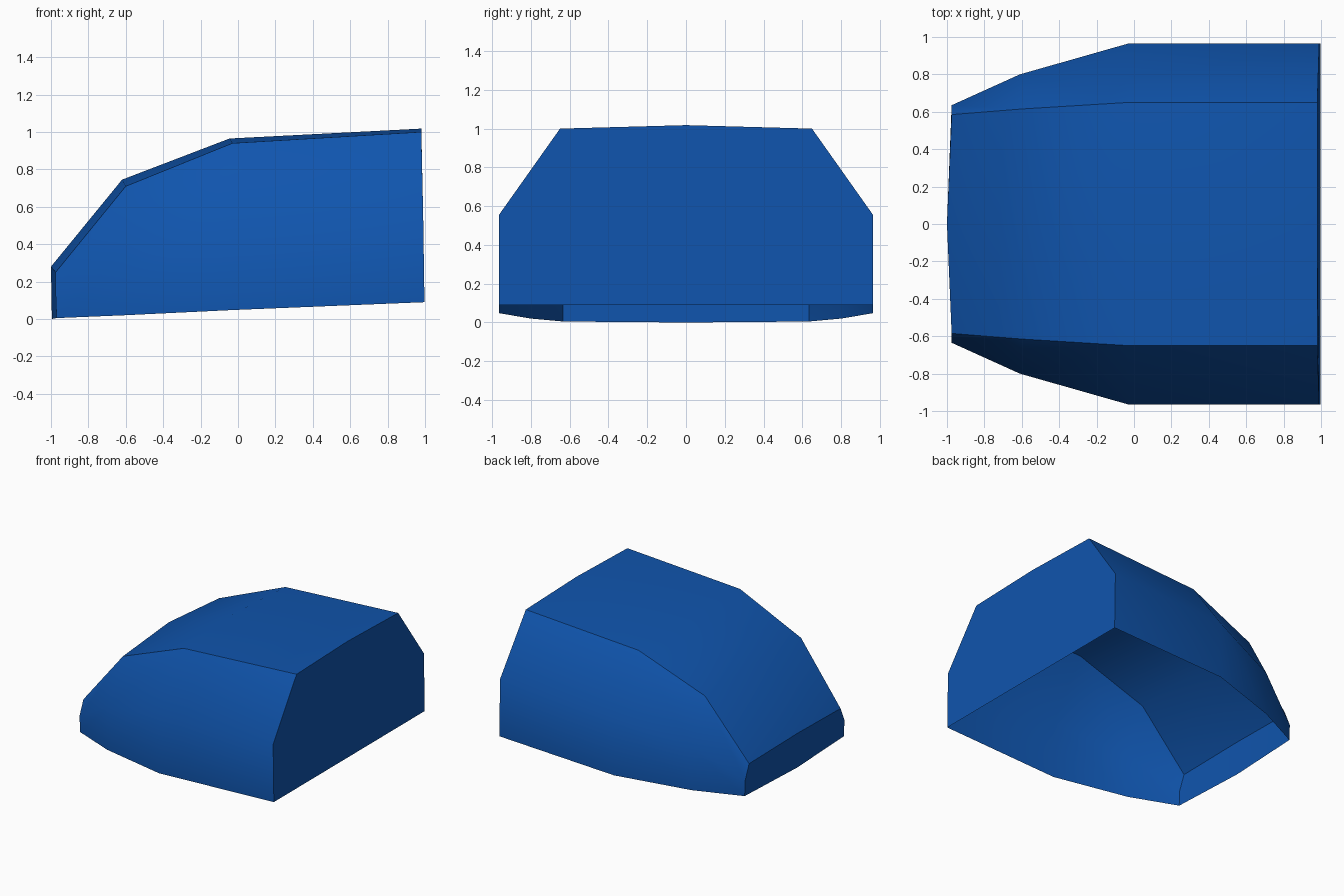
import bpy, bmesh, math

cube = bpy.data.objects.get("Cube")
if cube:
    bpy.data.objects.remove(cube, do_unlink=True)

# Single blue paint
blue = bpy.data.materials.new("blue_paint")
blue.use_nodes = True
colour = (0.005, 0.09, 0.42, 1)
blue.diffuse_color = colour
blue.node_tree.nodes["Principled BSDF"].inputs["Base Color"].default_value = colour

# Half cross-sections from nose to rear: lower edge, shoulder, roof edge, ridge
sections = [
    [(-0.97, 0.635, 0.005), (-0.975, 0.635, 0.135), (-0.975, 0.585, 0.25), (-1.0, 0, 0.28)],
    [(-0.61, 0.80, 0.02), (-0.61, 0.80, 0.37), (-0.60, 0.615, 0.71), (-0.62, 0, 0.745)],
    [(-0.03, 0.965, 0.048), (-0.03, 0.965, 0.51), (-0.03, 0.65, 0.94), (-0.045, 0, 0.965)],
    [(0.997, 0.965, 0.09), (0.99, 0.965, 0.555), (0.98, 0.65, 1.0), (0.98, 0, 1.018)],
]

# Open-bottomed shell, half modelled
bm = bmesh.new()
rings = [[bm.verts.new(p) for p in section] for section in sections]
for front, rear in zip(rings, rings[1:]):
    for j in range(3):
        bm.faces.new((front[j], front[j + 1], rear[j + 1], rear[j]))

# End walls
nose_mid = bm.verts.new((-0.995, 0, 0))
rear_mid = bm.verts.new((0.997, 0, 0.09))
bm.faces.new([nose_mid] + rings[0][::-1])
bm.faces.new([rear_mid] + rings[-1])

mesh = bpy.data.meshes.new("hood_shell")
bm.to_mesh(mesh)
bm.free()
mesh.materials.append(blue)
shell = bpy.data.objects.new("hood_shell", mesh)
bpy.context.collection.objects.link(shell)

# Smooth curved panels, crisp roof and end edges
bpy.ops.object.select_all(action='DESELECT')
shell.select_set(True)
bpy.context.view_layer.objects.active = shell
bpy.ops.object.shade_smooth_by_angle(angle=math.radians(37))

# Mirror to the other side
mirror = shell.modifiers.new("mirror_sides", 'MIRROR')
mirror.use_axis = (False, True, False)
mirror.use_clip = True
